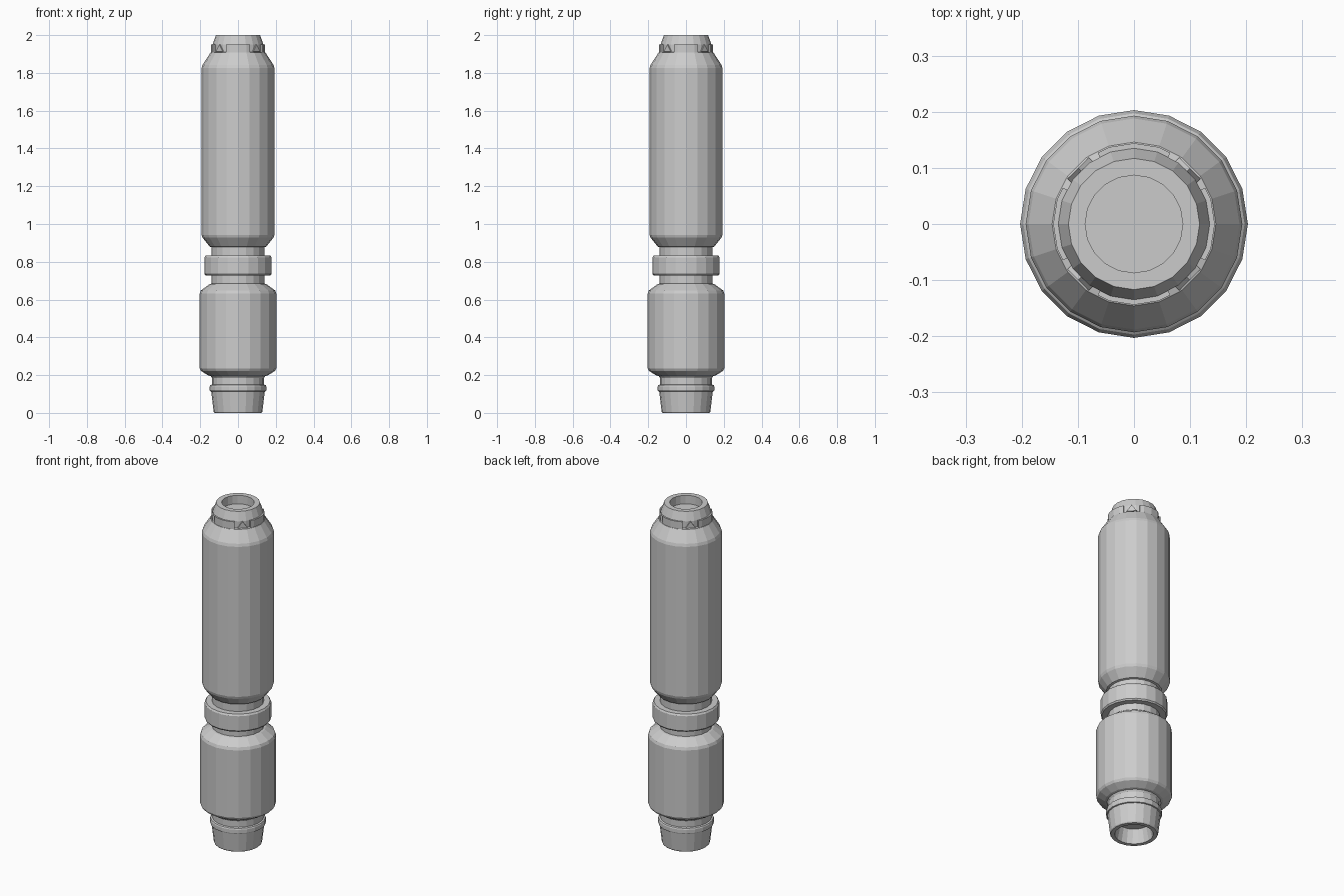
import bpy, bmesh, math

if "Cube" in bpy.data.objects:
    bpy.data.objects.remove(bpy.data.objects["Cube"])

SIDES = 20
grey = bpy.data.materials.new("light grey metal")
grey.diffuse_color = (0.6, 0.6, 0.6, 1)
grey.use_nodes = True
grey.node_tree.nodes["Principled BSDF"].inputs["Base Color"].default_value = grey.diffuse_color


def finish(name, bm):
    bmesh.ops.recalc_face_normals(bm, faces=bm.faces)
    me = bpy.data.meshes.new(name)
    bm.to_mesh(me)
    bm.free()
    me.materials.append(grey)
    ob = bpy.data.objects.new(name, me)
    bpy.context.collection.objects.link(ob)
    return ob


def lathe(name, profile):
    """Spin (radius, z) points around z and cap both ends."""
    bm = bmesh.new()
    rings = []
    for r, z in profile:
        rings.append([bm.verts.new((r * math.cos(2 * math.pi * i / SIDES),
                                    r * math.sin(2 * math.pi * i / SIDES), z))
                      for i in range(SIDES)])
    for a, b in zip(rings, rings[1:]):
        for i in range(SIDES):
            j = (i + 1) % SIDES
            bm.faces.new((a[i], a[j], b[j], b[i]))
    bm.faces.new(rings[0])
    bm.faces.new(rings[-1])
    return finish(name, bm)


def arc_band(name, mid, r0, r1, z0, z1):
    """Raised band piece following the faceted collar."""
    bm = bmesh.new()
    sections = []
    for d in (-27, -18, 0, 18, 27):
        k = math.cos(math.radians(9)) if abs(d) == 27 else 1
        a = math.radians(mid + d)
        sections.append([bm.verts.new((r * k * math.cos(a), r * k * math.sin(a), z))
                         for r, z in ((r0, z0), (r1, z0), (r1, z1), (r0, z1))])
    for a, b in zip(sections, sections[1:]):
        for i in range(4):
            j = (i + 1) % 4
            bm.faces.new((a[i], a[j], b[j], b[i]))
    bm.faces.new(sections[0])
    bm.faces.new(sections[-1])
    return finish(name, bm)


def tooth(name, mid, r0, r1, z0, z1, half):
    """Small triangular plate on the collar."""
    bm = bmesh.new()
    a = math.radians(mid)
    c, s = math.cos(a), math.sin(a)
    tri = [[bm.verts.new((r * c - t * s, r * s + t * c, z))
            for t, z in ((-half, z0), (half, z0), (0, z1))] for r in (r0, r1)]
    for i in range(3):
        j = (i + 1) % 3
        bm.faces.new((tri[0][i], tri[0][j], tri[1][j], tri[1][i]))
    bm.faces.new(tri[0])
    bm.faces.new(tri[1])
    return finish(name, bm)


# tapered nozzle at the bottom, hollow from below
lathe("bottom_nozzle", [(0.085, 0.08), (0.103, 0.0), (0.125, 0.0), (0.129, 0.006),
                        (0.142, 0.115), (0.142, 0.12)])
lathe("nozzle_ring", [(0.138, 0.112), (0.148, 0.115), (0.15, 0.12),
                      (0.15, 0.14), (0.147, 0.147), (0.138, 0.15)])
lathe("lower_neck", [(0.138, 0.12), (0.138, 0.185), (0.146, 0.197), (0.146, 0.21)])

# lower body
lathe("lower_body", [(0.145, 0.195), (0.157, 0.198), (0.196, 0.222), (0.203, 0.235),
                     (0.203, 0.632), (0.197, 0.648), (0.15, 0.682), (0.139, 0.685)])

# waist and its ring
lathe("waist", [(0.139, 0.68), (0.139, 0.885)])
lathe("waist_ring", [(0.139, 0.728), (0.172, 0.728), (0.178, 0.736),
                     (0.178, 0.822), (0.172, 0.832), (0.139, 0.832)])

# upper body
lathe("upper_body", [(0.139, 0.877), (0.15, 0.88), (0.188, 0.928), (0.193, 0.943),
                     (0.193, 1.826), (0.188, 1.842), (0.146, 1.907), (0.135, 1.91)])

# top collar with open mouth
lathe("top_collar", [(0.135, 1.90), (0.135, 1.95), (0.117, 2.0),
                     (0.087, 2.0), (0.087, 1.95)])
for n in range(4):
    arc_band(f"collar_band_{n + 1}", 90 * n, 0.125, 0.144, 1.905, 1.95)
    tooth(f"collar_tooth_{n + 1}", 90 * n + 45, 0.125, 0.141, 1.912, 1.95, 0.027)
